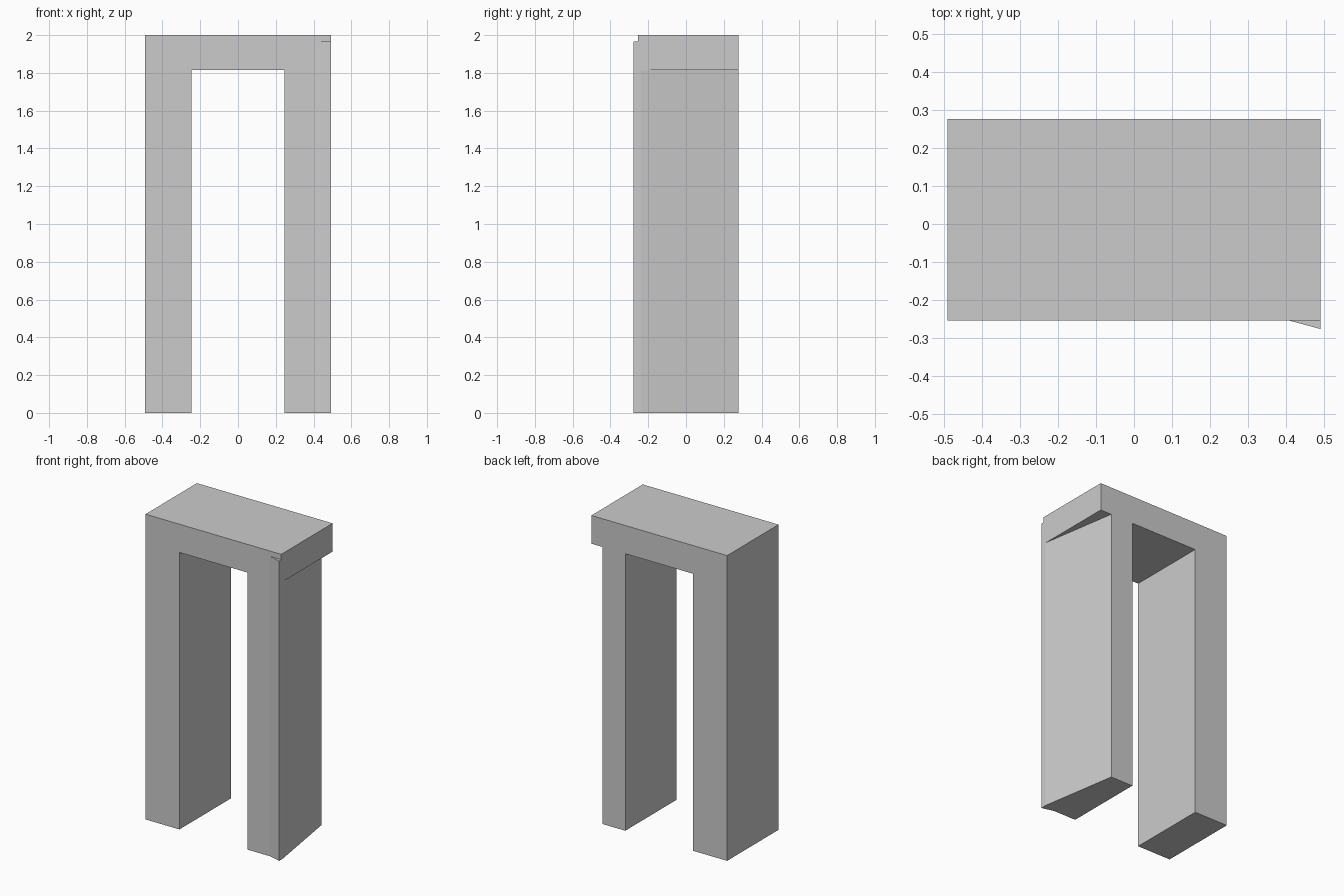
import bpy
import bmesh

cube = bpy.data.objects.get("Cube")
if cube:
    bpy.data.objects.remove(cube, do_unlink=True)

# Single plain grey
grey = bpy.data.materials.new("plain_grey")
grey.use_nodes = True
colour = (0.6, 0.6, 0.6, 1)
grey.diffuse_color = colour
grey.node_tree.nodes["Principled BSDF"].inputs["Base Color"].default_value = colour

HALF_W = 0.492      # half width of the frame
INNER = 0.246       # half width of the opening
FRONT, BACK = -0.255, 0.277
NOSE = -0.277       # front of the flared corner
LINTEL_Z = 1.815
FLARE_X = 0.41


def prism(name, outline, bottom, top):
    """Extrude a counter-clockwise plan outline between two heights."""
    bm = bmesh.new()
    face = bm.faces.new([bm.verts.new((x, y, bottom)) for x, y in outline])
    up = bmesh.ops.extrude_face_region(bm, geom=[face], use_keep_orig=True)["geom"]
    verts = [g for g in up if isinstance(g, bmesh.types.BMVert)]
    bmesh.ops.translate(bm, verts=verts, vec=(0, 0, top - bottom))
    bmesh.ops.recalc_face_normals(bm, faces=bm.faces)
    mesh = bpy.data.meshes.new(name)
    bm.to_mesh(mesh)
    bm.free()
    mesh.materials.append(grey)
    obj = bpy.data.objects.new(name, mesh)
    bpy.context.collection.objects.link(obj)
    return obj


def rectangle(x0, x1):
    return [(x0, FRONT), (x1, FRONT), (x1, BACK), (x0, BACK)]


# Top slab and the straight leg
prism("lintel", rectangle(-HALF_W, HALF_W), LINTEL_Z, 2.0)
prism("right_leg", rectangle(-HALF_W, -INNER), 0, LINTEL_Z)

# Leg with a tapered outer side and a flared front corner
prism("left_leg", [(INNER, FRONT), (FLARE_X, FRONT), (HALF_W, NOSE),
                   (HALF_W, -0.237), (FLARE_X, BACK), (INNER, BACK)], 0, LINTEL_Z)

# Flared corner continuing up in front of the lintel
prism("left_leg_flare", [(FLARE_X, FRONT), (HALF_W, NOSE), (HALF_W, FRONT)],
      LINTEL_Z, 1.965)
